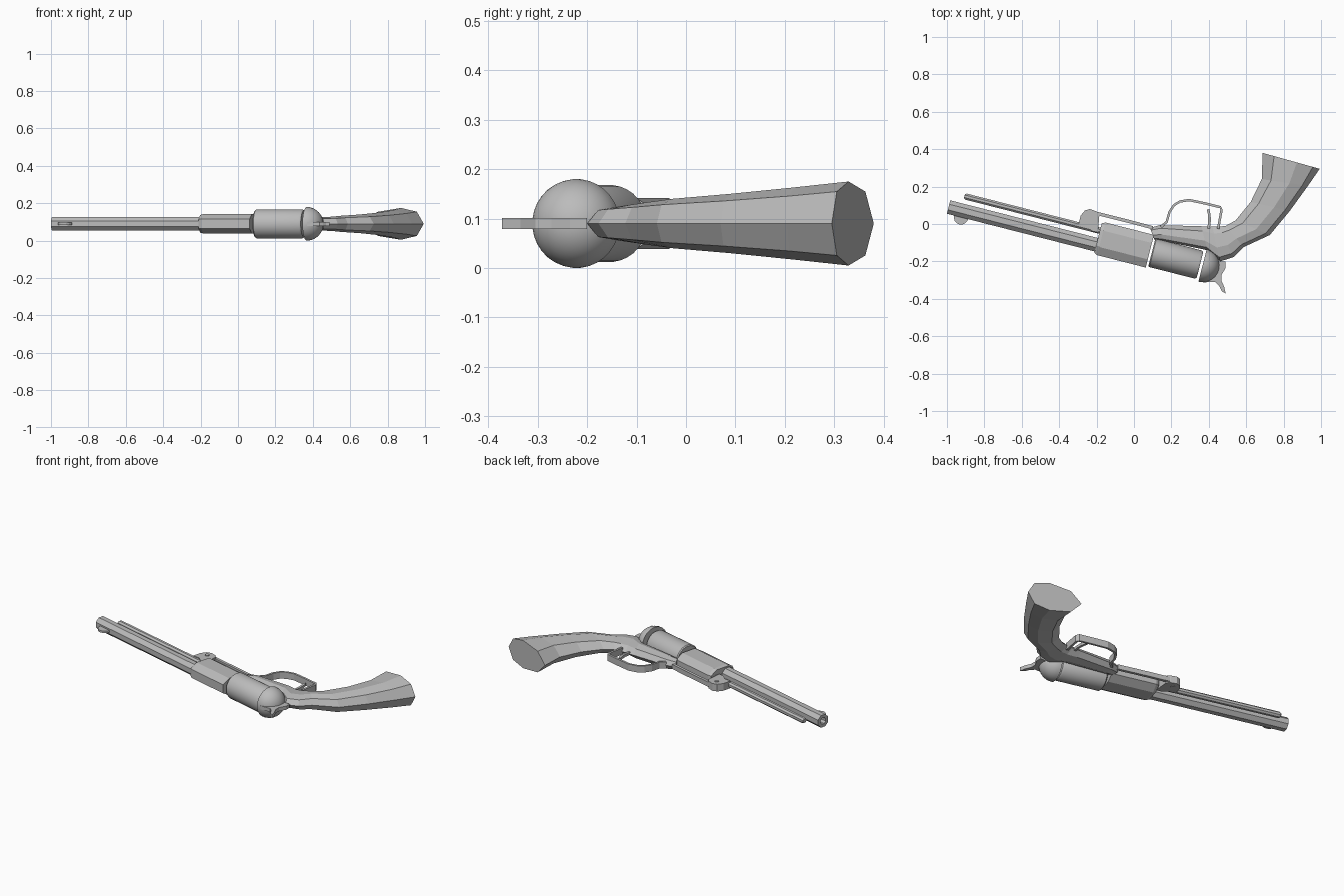
import bpy, bmesh, math
from mathutils import Vector

if "Cube" in bpy.data.objects:
    bpy.data.objects.remove(bpy.data.objects["Cube"])

MID = 0.09                       # height of the symmetry plane
TILT = math.radians(-14.3)       # barrel direction in plan
C, S = math.cos(TILT), math.sin(TILT)

steel = bpy.data.materials.new("plain_grey")
steel.diffuse_color = (0.5, 0.5, 0.5, 1)
steel.use_nodes = True
steel.node_tree.nodes["Principled BSDF"].inputs["Base Color"].default_value = steel.diffuse_color


def place(u, v, w=0.0):
    """Along barrel, across barrel, off the symmetry plane -> world."""
    return Vector((C * u - S * v, S * u + C * v, MID + w))


def build(name, verts, faces, smooth=False):
    bm = bmesh.new()
    vs = [bm.verts.new(p) for p in verts]
    for f in faces:
        bm.faces.new([vs[i] for i in f])
    bmesh.ops.remove_doubles(bm, verts=bm.verts[:], dist=1e-5)
    bmesh.ops.recalc_face_normals(bm, faces=bm.faces[:])
    me = bpy.data.meshes.new(name)
    bm.to_mesh(me)
    bm.free()
    me.materials.append(steel)
    if smooth:
        me.shade_smooth()
        me.set_sharp_from_angle(angle=math.radians(35))
    ob = bpy.data.objects.new(name, me)
    bpy.context.collection.objects.link(ob)
    return ob


def loft(name, rings, smooth=False, caps=True):
    n = len(rings[0])
    verts = [p for r in rings for p in r]
    faces = []
    for k in range(len(rings) - 1):
        for i in range(n):
            j = (i + 1) % n
            faces.append((k * n + i, k * n + j, (k + 1) * n + j, (k + 1) * n + i))
    if caps:
        last = (len(rings) - 1) * n
        faces += [tuple(range(n)), tuple(range(last, last + n))]
    return build(name, verts, faces, smooth)


def turned(name, profile, axis_v, sides, smooth=False):
    """Revolve (u, radius) points about a line parallel to the barrel."""
    rings = []
    for u, r in profile:
        rings.append([place(u, axis_v + r * math.cos(a), r * math.sin(a))
                      for a in ((i + 0.5) * 2 * math.pi / sides for i in range(sides))])
    return loft(name, rings, smooth, caps=False)


def plate(name, outline, half):
    return loft(name, [[Vector((x, y, MID + w)) for x, y in outline] for w in (-half, half)])


def strip(name, path, thick, half):
    """Flat bent band following a path in plan."""
    pts = [Vector(p) for p in path]
    rings = []
    for i, p in enumerate(pts):
        d = (pts[min(i + 1, len(pts) - 1)] - pts[max(i - 1, 0)]).normalized()
        n = Vector((-d.y, d.x)) * thick / 2
        rings.append([Vector((q.x, q.y, MID + w)) for q, w in
                      ((p + n, -half), (p + n, half), (p - n, half), (p - n, -half))])
    return loft(name, rings)


# octagonal barrel with a blind bore
turned("barrel", [(-0.78, 0), (-0.78, 0.02), (-0.983, 0.02), (-0.983, 0.04),
                  (-0.12, 0.04), (-0.12, 0)], -0.157, 8)

# loading rod under the barrel
turned("loading_rod", [(-0.915, 0), (-0.915, 0.013), (-0.905, 0.018),
                       (-0.14, 0.018), (-0.14, 0)], -0.08, 8)

# front sight blade
plate("front_sight", [place(-0.905 + 0.04 * math.cos(a), -0.188 - 0.045 * math.sin(a)).xy
                      for a in (math.pi * i / 8 for i in range(9))], 0.006)

# chamfered barrel housing
half_section = [(-0.21, 0.026), (-0.165, 0.052), (-0.075, 0.052), (-0.03, 0.024)]
section = half_section + [(v, -w) for v, w in reversed(half_section)]
loft("barrel_housing", [[place(u, -0.12 + (v + 0.12) * k, w * k) for v, w in section]
                        for u, k in ((-0.168, 0.9), (-0.15, 1.0), (0.118, 1.0))])

# rotating cylinder
turned("cylinder", [(0.13, 0), (0.13, 0.073), (0.136, 0.078), (0.385, 0.078),
                    (0.396, 0.072), (0.396, 0)], -0.125, 32, True)

# domed recoil shield
dome = [(0.41 + 0.09 * math.sin(a), 0.09 * math.cos(a))
        for a in (math.pi / 2 * i / 10 for i in range(11))]
turned("recoil_shield", [(0.41, 0)] + dome, -0.124, 32, True)

# receiver and flared grip: inner point, outer point, half width
stations = [((0.085, -0.02), (0.11, -0.085), 0.03),
            ((0.14, -0.006), (0.15, -0.09), 0.036),
            ((0.36, -0.012), (0.392, -0.14), 0.038),
            ((0.42, -0.014), (0.46, -0.20), 0.036),
            ((0.455, -0.014), (0.533, -0.177), 0.038),
            ((0.49, -0.01), (0.587, -0.123), 0.043),
            ((0.544, 0.02), (0.726, -0.059), 0.05),
            ((0.624, 0.118), (0.833, 0.07), 0.06),
            ((0.683, 0.24), (0.93, 0.204), 0.073),
            ((0.688, 0.38), (0.993, 0.295), 0.085)]
half_oct = [(0.2, 0.76), (0.6, 1.0), (0.88, 0.76)]
octagon = [(0, 0)] + half_oct + [(1, 0)] + [(t, -w) for t, w in reversed(half_oct)]
rings = []
for f, b, hw in stations:
    f, b = Vector(f), Vector(b)
    rings.append([Vector((*f.lerp(b, t), MID + w * hw)) for t, w in octagon])
loft("receiver_and_grip", rings)

# lever hinge, pin and lever arm
plate("lever_hinge", [(-0.297, -0.005), (-0.285, 0.045), (-0.262, 0.073), (-0.235, 0.08),
                      (-0.2, 0.067), (-0.185, 0.05), (-0.193, -0.045), (-0.225, -0.038),
                      (-0.255, -0.012)], 0.022)
plate("hinge_pin", [(-0.238 + 0.012 * math.cos(i * math.pi / 6),
                     0.043 + 0.012 * math.sin(i * math.pi / 6)) for i in range(12)], 0.026)
strip("lever_arm", [(-0.22, 0.062), (-0.02, 0.012), (0.1, -0.02)], 0.017, 0.014)

# trigger guard and trigger
strip("trigger_guard", [(0.145, -0.015), (0.175, 0.012), (0.19, 0.065), (0.213, 0.1),
                        (0.245, 0.12), (0.295, 0.128), (0.38, 0.11), (0.462, 0.09),
                        (0.468, 0.075), (0.45, -0.025)], 0.013, 0.02)
strip("trigger", [(0.396, 0.078), (0.403, 0.05), (0.404, 0.015), (0.398, -0.03)], 0.014, 0.008)

# hammer with curved spur
plate("hammer", [(0.35, -0.297), (0.37, -0.312), (0.435, -0.31), (0.455, -0.33),
                 (0.47, -0.36), (0.49, -0.372), (0.482, -0.335), (0.468, -0.305),
                 (0.468, -0.272), (0.49, -0.235), (0.49, -0.2), (0.44, -0.2),
                 (0.40, -0.26)], 0.011)
